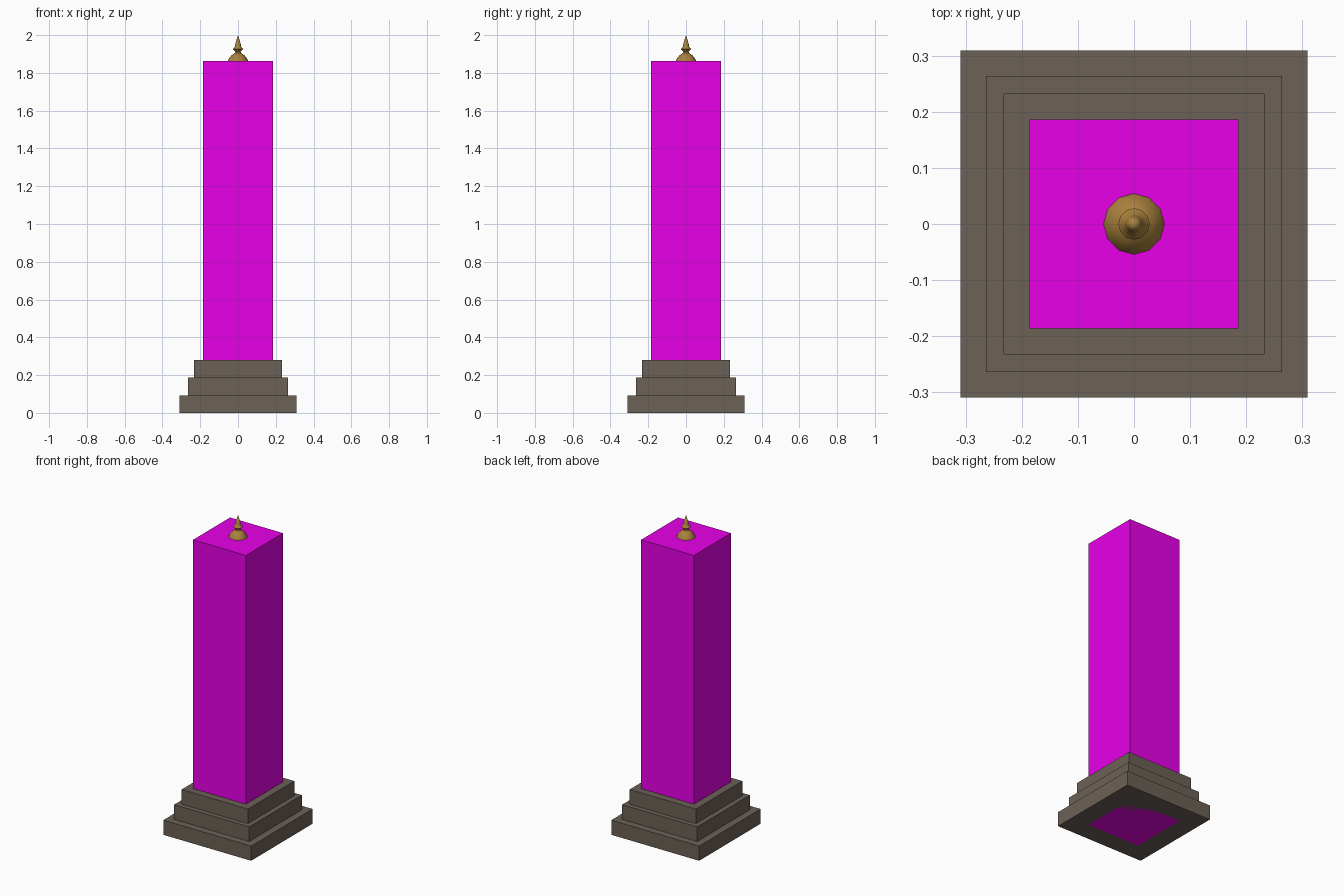
import bpy, bmesh, math

if "Cube" in bpy.data.objects:
    bpy.data.objects.remove(bpy.data.objects["Cube"])


def material(name, rgb):
    m = bpy.data.materials.new(name)
    m.diffuse_color = (*rgb, 1)
    m.use_nodes = True
    m.node_tree.nodes["Principled BSDF"].inputs["Base Color"].default_value = m.diffuse_color
    return m


stone = material("stone", (0.15, 0.12, 0.095))
magenta = material("magenta", (0.8, 0.0, 0.8))
gold = material("gold", (0.40, 0.22, 0.045))


def add_object(name, bm, mat):
    bmesh.ops.recalc_face_normals(bm, faces=bm.faces)
    mesh = bpy.data.meshes.new(name)
    bm.to_mesh(mesh)
    bm.free()
    mesh.materials.append(mat)
    ob = bpy.data.objects.new(name, mesh)
    bpy.context.collection.objects.link(ob)
    return ob


def box(name, half, z0, z1, mat):
    bm = bmesh.new()
    bmesh.ops.create_cube(bm, size=1)
    bmesh.ops.scale(bm, vec=(2 * half, 2 * half, z1 - z0), verts=bm.verts)
    bmesh.ops.translate(bm, vec=(0, 0, (z0 + z1) / 2), verts=bm.verts)
    return add_object(name, bm, mat)


def lathe(name, profile, sides, mat):
    bm = bmesh.new()
    verts = [bm.verts.new((r, 0, z)) for r, z in profile]
    edges = [bm.edges.new(p) for p in zip(verts, verts[1:])]
    bmesh.ops.spin(bm, geom=verts + edges, axis=(0, 0, 1), cent=(0, 0, 0),
                   angle=math.tau, steps=sides)
    bmesh.ops.remove_doubles(bm, verts=bm.verts, dist=1e-4)
    return add_object(name, bm, mat)


# Stepped plinth
for i, half in enumerate((0.309, 0.264, 0.233)):
    box(f"plinth_step_{i + 1}", half, i * 0.0933, (i + 1) * 0.0933, stone)

# Square shaft, running down through the plinth
box("shaft", 0.186, 0, 1.862, magenta)

# Turned finial: dome, collar and spike
finial = lathe("finial", [(0, 1.86), (0.055, 1.86), (0.047, 1.878), (0.034, 1.893),
                          (0.016, 1.905), (0.014, 1.913), (0.028, 1.926),
                          (0.017, 1.938), (0.015, 1.952), (0, 2.0)], 12, gold)
bpy.context.view_layer.objects.active = finial
finial.select_set(True)
bpy.ops.object.shade_smooth_by_angle(angle=math.radians(35))
